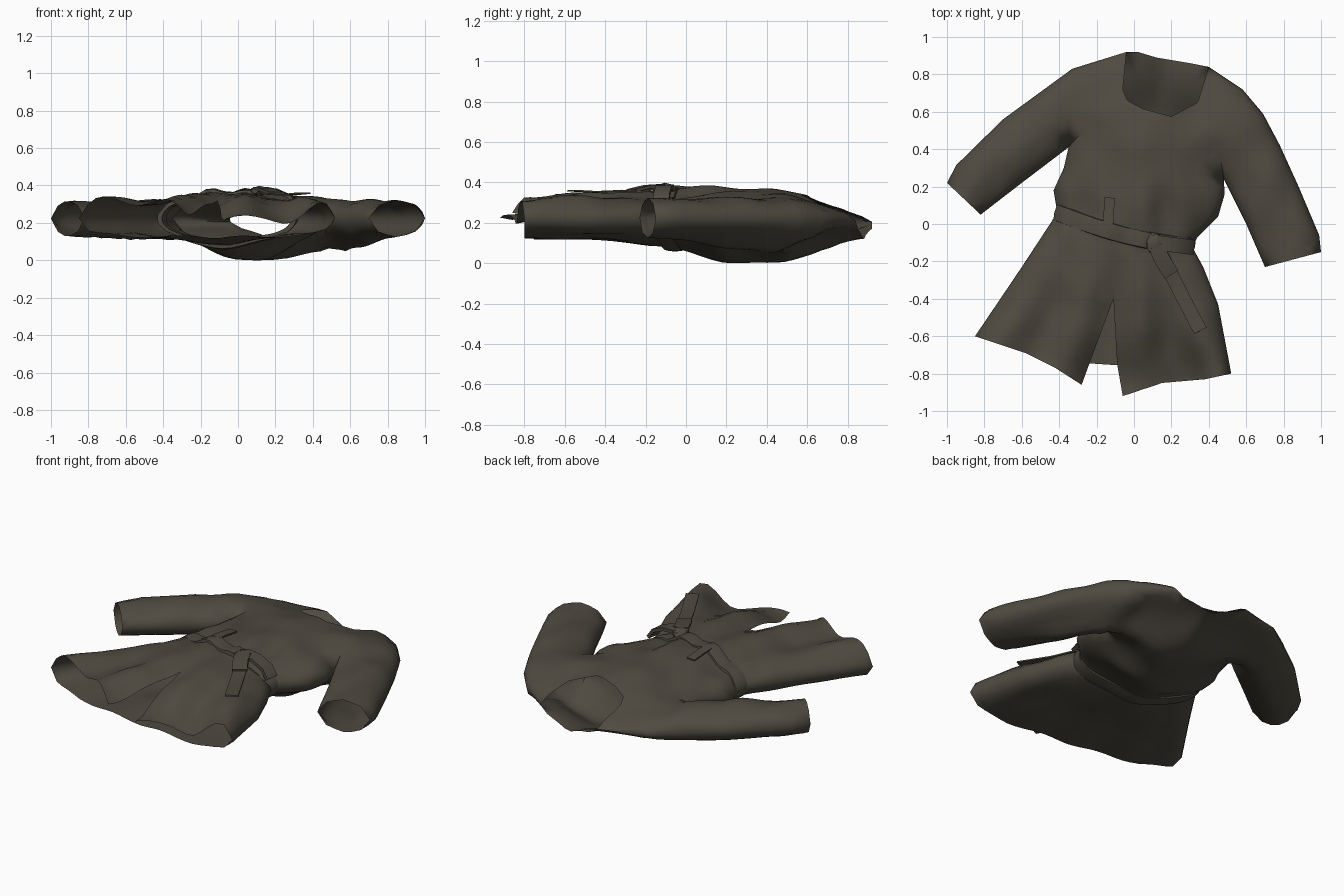
import bpy, bmesh, math
from mathutils import Vector, noise
from mathutils.geometry import delaunay_2d_cdt, intersect_point_line

if "Cube" in bpy.data.objects:
    bpy.data.objects.remove(bpy.data.objects["Cube"])

cloth = bpy.data.materials.new("dark_olive_brown_cloth")
cloth.diffuse_color = (0.078, 0.069, 0.052, 1)
cloth.use_nodes = True
cloth.node_tree.nodes["Principled BSDF"].inputs["Base Color"].default_value = cloth.diffuse_color
parts = []

# Garment outline chains seen from above (each chain is a folded side edge)
LEFT_OUT = [(-.04, .92), (-.33, .83), (-.7, .56), (-.95, .315), (-1, .22)]
LEFT_IN = [(-.82, .05), (-.6, .22), (-.35, .41), (-.375, .3), (-.43, .18), (-.41, .06)]
RIGHT_IN = [(.31, -.12), (.34, -.07), (.45, .04), (.485, .16), (.48, .24), (.6, 0), (.7, -.23)]
RIGHT_OUT = [(1, -.15), (.99, -.06), (.88, .2), (.78, .42), (.69, .59), (.58, .72), (.4, .84)]
SKIRT_L = [(-.41, .06), (-.6, -.23), (-.85, -.6)]
SKIRT_R = [(.52, -.8), (.45, -.43), (.37, -.23), (.31, -.12)]
WAIST = [(-.41, .06), (-.2, -.015), (.06, -.09), (.31, -.12)]
# Open edges
NECK_FRONT = [(.34, .65), (.2, .575), (.05, .615), (-.035, .66), (-.06, .72)]
NECK_BACK = [(.3, .86), (.12, .89), (.02, .92)]
HEM_FRONT = [(-.58, -.69), (-.42, -.77), (-.28, -.86), (-.24, -.75), (-.11, -.4),
             (-.09, -.75), (-.06, -.92), (.15, -.85), (.38, -.83)]
HEM_BACK = [(-.6, -.68), (-.24, -.745), (-.09, -.755), (.25, -.8)]

CHAINS = [LEFT_OUT, LEFT_IN, RIGHT_IN, RIGHT_OUT, SKIRT_L, SKIRT_R]
SEAMS = [(Vector(a), Vector(b)) for c in CHAINS for a, b in zip(c, c[1:])]
INSETS = (.01, .035, .075)


def seg_dist(p, a, b):
    q, t = intersect_point_line(p, a, b)
    return (p - (a if t < 0 else b if t > 1 else Vector(q[:2]))).length


def ramp(x, a, b):
    t = max(0, min(1, (x - a) / (b - a)))
    return t * t * (3 - 2 * t)


def height(x, y, side):
    """Inflated cloth height; side is 1 for the front sheet, -1 for the back."""
    d = min(seg_dist(Vector((x, y)), a, b) for a, b in SEAMS)
    mid = .215 - .02 * ramp(y, .6, .95)
    if d < 1e-5:
        return mid
    edge = math.sqrt(max(0, 1 - (1 - min(d / .12, 1)) ** 2))
    body = ramp(d, .04, .38)
    torso = ramp(y, -.12, .22)
    k = .015 + .045 * ramp(y, -.5, -.1) + .045 * torso
    # The garment flattens towards the neck
    flat = 1 - .55 * max(0, min(1, (y - .42) / .5)) * ramp(x, -.5, -.2) * ramp(-x, -.65, -.45)
    z = mid - .036 * body * torso + side * (.084 * edge + k * body) * flat
    if side < 0:
        z -= .05 * (x - .1) * body * torso + .03 * edge * ramp(x, .48, .6) * ramp(-x, -.78, -.62)
    else:
        # Front panels sag at the hem beside the slit
        z -= .1 * edge * ramp(-y, .5, .86) * ramp(x, -.45, -.2) * ramp(-x, -.5, -.25)
        # Torso front sinks slightly
        z -= .012 * body * torso
    # Wrinkles: noise everywhere, radiating folds on the skirt, blousing at the waist
    amp = .022 if side > 0 else .006
    z += edge * amp * noise.noise(Vector((x * 6, y * 4, side * 3)))
    if abs(x) < .46 or y < -.25:
        fan = math.atan2(x + .02, .55 - y)
        z += edge * amp * 1.2 * math.sin(fan * 22 + .6) * ramp(-y, .12, .55) * (x < .6)
        if side > 0 and y > -.1:
            z += edge * .012 * math.sin(x * 30) * ramp(-y, -.3, -.05)
    return z


def inside(p, poly):
    hit = False
    for a, b in zip(poly, poly[1:] + poly[:1]):
        if (a.y > p.y) != (b.y > p.y) and p.x < (b.x - a.x) * (p.y - a.y) / (b.y - a.y) + a.x:
            hit = not hit
    return hit


def finish(name, bm, angle=40, outward=True):
    if outward:
        bmesh.ops.recalc_face_normals(bm, faces=bm.faces)
    me = bpy.data.meshes.new(name)
    bm.to_mesh(me)
    bm.free()
    ob = bpy.data.objects.new(name, me)
    bpy.context.collection.objects.link(ob)
    me.materials.append(cloth)
    bpy.ops.object.select_all(action='DESELECT')
    ob.select_set(True)
    bpy.context.view_layer.objects.active = ob
    bpy.ops.object.shade_smooth_by_angle(angle=math.radians(angle))
    parts.append(ob)
    return ob


def sheet(bm, outline, side):
    """Triangulate an outline and lift it to the cloth height."""
    corners = [Vector(p) for p in outline]
    edges = list(zip(corners, corners[1:] + corners[:1]))
    rim, keep = [], []

    def gap(p):
        return min(seg_dist(p, a, b) for a, b in edges)

    for a, b in edges:
        n = max(1, round((b - a).length / .05))
        across = Vector((a.y - b.y, b.x - a.x)).normalized()
        for i in range(n):
            p = a.lerp(b, i / n)
            rim.append(p)
            for s in INSETS:
                q = p + across * s
                if inside(q, corners) and gap(q) > s - .001 and all((q - o).length > .006 for o in keep):
                    keep.append(q)
    for i in range(46):
        for j in range(43):
            q = Vector((-1 + .045 * i + .022 * (j % 2), -.95 + .045 * j))
            if inside(q, corners) and gap(q) > .1:
                keep.append(q)
    m = len(rim)
    vs, _, fs, *_ = delaunay_2d_cdt(rim + keep, [(i, (i + 1) % m) for i in range(m)], [], 1, 1e-5)
    bv = [bm.verts.new((v.x, v.y, height(v.x, v.y, side))) for v in vs]
    for f in fs:
        c = sum((Vector(vs[i]) for i in f), Vector((0, 0))) / len(f)
        if inside(c, corners):
            face = bm.faces.new([bv[i] for i in f])
            face.normal_update()
            if face.normal.z * side < 0:
                face.normal_flip()


def garment(name, front, back):
    bm = bmesh.new()
    sheet(bm, front, 1)
    sheet(bm, back, -1)
    bmesh.ops.remove_doubles(bm, verts=bm.verts, dist=.0008)
    finish(name, bm, 60, outward=False)


# Robe top with sleeves, then the flared skirt with its front slit
top = LEFT_OUT + LEFT_IN + WAIST[1:-1] + RIGHT_IN + RIGHT_OUT
garment("robe_top", top + NECK_FRONT, top + NECK_BACK)
garment("robe_skirt", SKIRT_L + HEM_FRONT + SKIRT_R + WAIST[2:0:-1],
        SKIRT_L + HEM_BACK + SKIRT_R + WAIST[2:0:-1])


def loft(name, rings, loop=False):
    bm = bmesh.new()
    rows = [[bm.verts.new(p) for p in r] for r in rings]
    n = len(rows[0])
    for a, b in zip(rows, rows[1:] + (rows[:1] if loop else [])):
        for i in range(n):
            bm.faces.new((a[i], a[(i + 1) % n], b[(i + 1) % n], b[i]))
    if not loop:
        bm.faces.new(rows[0])
        bm.faces.new(rows[-1])
    finish(name, bm)


# Belt wrapped round the waist
rings = []
along = Vector((.97, -.24, 0))
across = Vector((.24, .97, 0))
for i in range(48):
    th = 2 * math.pi * (i + .5) / 48
    t = (1 - math.cos(th)) / 2
    c = Vector((-.41 + .72 * t, .06 - .18 * t - .03 * math.sin(math.pi * t), 0))
    c.z = height(c.x, c.y, 1 if th < math.pi else -1)
    out = along * -math.cos(th) + Vector((0, 0, math.sin(th)))
    rings.append([c + across * w + out * r for w, r in
                  ((.047, -.015), (.042, .012), (0, .017), (-.042, .012), (-.047, -.015))])
loft("belt", rings, True)


def ribbon(name, pts, width, thick=.008):
    """Flat strip of cloth along a path of 3D points."""
    pts = [Vector(p) for p in pts]
    rows = []
    for i, p in enumerate(pts):
        d = pts[min(i + 1, len(pts) - 1)] - pts[max(i - 1, 0)]
        s = Vector((d.y, -d.x, 0)).normalized() * width / 2
        u = s.cross(d).normalized() * thick / 2
        rows.append([p - s - u, p + s - u, p + s + u, p - s + u])
    loft(name, rows)


# Belt tails, bow loop and hanging loop
ribbon("belt_tail_long", [(.13, -.13, .37), (.18, -.23, .345), (.26, -.39, .34), (.355, -.57, .35)], .075)
ribbon("belt_tail_short", [(.12, -.12, .375), (.15, -.19, .37), (.2, -.27, .35)], .085, .014)
ribbon("belt_bow", [(.12, -.1, .37), (.2, -.11, .365), (.28, -.12, .33), (.315, -.125, .28)], .08, .02)
ribbon("belt_loop", [(-.13, .14, height(-.13, .14, 1) + .004), (-.135, .06, .362), (-.14, -.02, .368)], .055)

# Crumpled knot
bm = bmesh.new()
bmesh.ops.create_icosphere(bm, subdivisions=2, radius=1)
for v in bm.verts:
    r = 1 + .45 * noise.noise(v.co * 2.2)
    v.co = Vector((.11 + v.co.x * .045 * r, -.105 + v.co.y * .06 * r, .362 + v.co.z * .026 * r))
finish("belt_knot", bm, 30)

# Rest the garment on the ground
low = min(v.co.z for o in parts for v in o.data.vertices)
for o in parts:
    for v in o.data.vertices:
        v.co.z -= low
